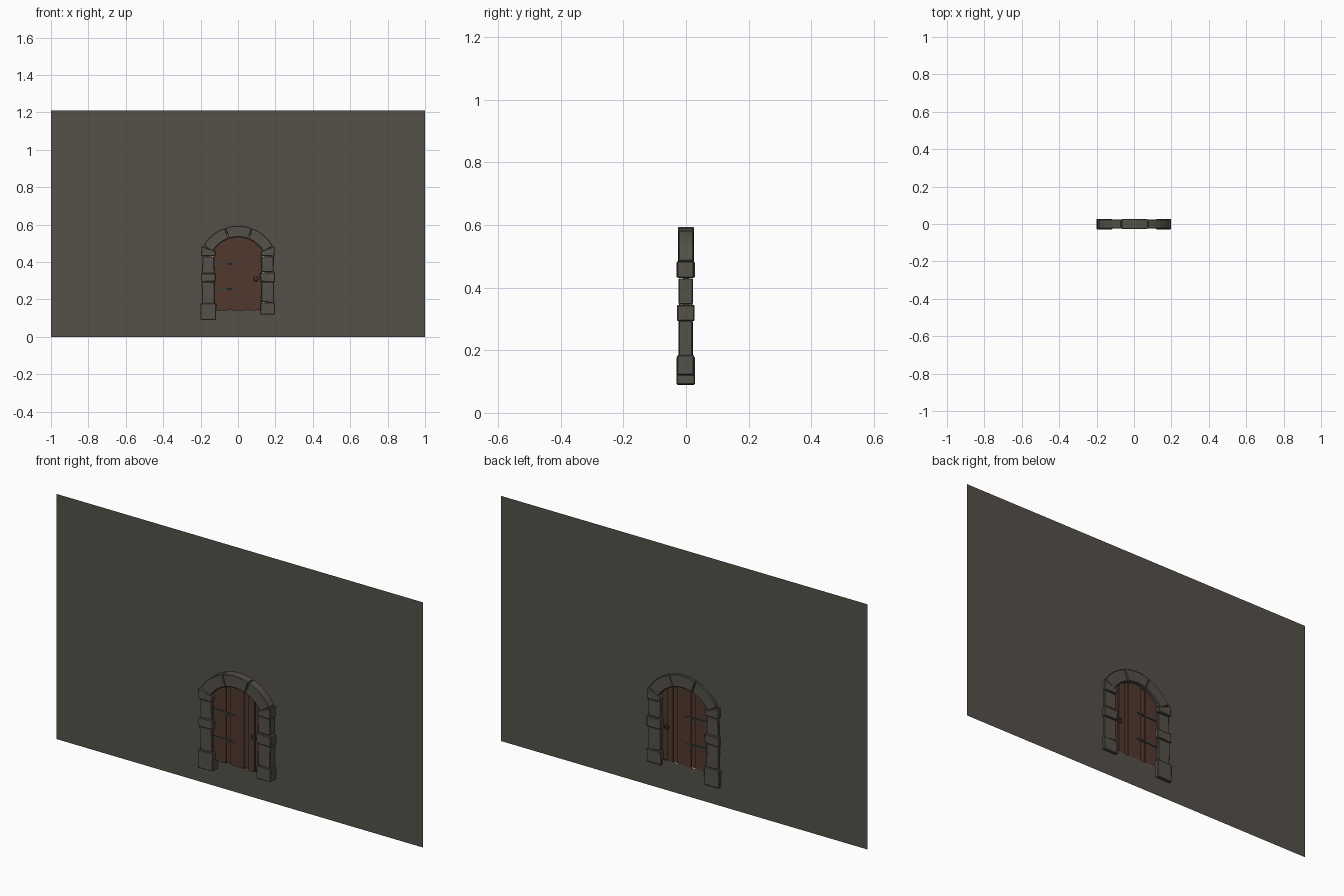
import bpy, bmesh, math, random
from mathutils import Vector

if "Cube" in bpy.data.objects:
    bpy.data.objects.remove(bpy.data.objects["Cube"])

random.seed(4)
WALL_Y = 0.013
ARCH_Z, R_IN, R_OUT = 0.378, 0.156, 0.216


def material(name, rgb):
    m = bpy.data.materials.new(name)
    m.diffuse_color = (*rgb, 1)
    m.use_nodes = True
    m.node_tree.nodes["Principled BSDF"].inputs["Base Color"].default_value = m.diffuse_color
    return m


STONE = material("stone", (0.09, 0.083, 0.068))
WOOD = material("wood", (0.085, 0.04, 0.028))
IRON = material("iron", (0.05, 0.05, 0.045))


def finish(bm, name, mat, bevel=0):
    me = bpy.data.meshes.new(name)
    bm.to_mesh(me)
    bm.free()
    ob = bpy.data.objects.new(name, me)
    bpy.context.collection.objects.link(ob)
    me.materials.append(mat)
    if bevel:
        mod = ob.modifiers.new("bevel", 'BEVEL')
        mod.width = bevel
        mod.segments = 1
        mod.limit_method = 'ANGLE'
        mod.angle_limit = math.radians(40)
    return ob


def prism(name, pts, y0, y1, mat, bevel=0):
    """Extrude an x-z outline from y0 to y1."""
    bm = bmesh.new()
    face = bm.faces.new([bm.verts.new((x, y0, z)) for x, z in pts])
    ext = bmesh.ops.extrude_face_region(bm, geom=[face])
    verts = [v for v in ext["geom"] if isinstance(v, bmesh.types.BMVert)]
    bmesh.ops.translate(bm, vec=(0, y1 - y0, 0), verts=verts)
    bmesh.ops.recalc_face_normals(bm, faces=bm.faces)
    return finish(bm, name, mat, bevel)


def arc(r, a0, a1, n):
    return [(r * math.cos(math.radians(a0 + (a1 - a0) * i / n)),
             ARCH_Z + r * math.sin(math.radians(a0 + (a1 - a0) * i / n))) for i in range(n + 1)]


# Wall sheet with a doorway opening
bm = bmesh.new()
outer = [(-1, 0), (1, 0), (1, 1.21), (-1, 1.21)]
hole = [(-0.142, 0.146), (0.142, 0.146)] + arc(0.178, 37, 143, 12)
for loop in (outer, hole):
    vs = [bm.verts.new((x, WALL_Y, z)) for x, z in loop]
    for a, b in zip(vs, vs[1:] + vs[:1]):
        bm.edges.new((a, b))
bmesh.ops.triangle_fill(bm, use_beauty=True, use_dissolve=False,
                        edges=bm.edges[:], normal=Vector((0, -1, 0)))
finish(bm, "wall", STONE)

# Arch stones
for a0, a1, dy in ((30, 70, 0.024), (70, 109, 0.026), (109, 150, 0.025)):
    prism("arch_stone", arc(R_OUT, a0, a1 - 0.6, 4) + arc(R_IN, a1 - 0.6, a0, 4),
          -dy, dy, STONE, 0.003)

# Jamb stones: bottom z, top z, inner x, outer x, half depth
left = [(0.092, 0.18, 0.118, 0.200, 0.029), (0.18, 0.295, 0.125, 0.192, 0.023),
        (0.295, 0.34, 0.120, 0.198, 0.028), (0.34, 0.43, 0.126, 0.192, 0.022),
        (0.43, 0.485, 0.122, 0.197, 0.029)]
right = [(0.12, 0.185, 0.118, 0.197, 0.027), (0.185, 0.295, 0.124, 0.192, 0.022),
         (0.295, 0.345, 0.120, 0.198, 0.028), (0.345, 0.43, 0.125, 0.191, 0.023),
         (0.43, 0.485, 0.122, 0.195, 0.027)]
for side, rows in ((-1, left), (1, right)):
    for i, (z0, z1, xi, xo, dy) in enumerate(rows):
        j = [random.uniform(-0.003, 0.003) for _ in range(4)]
        drop = 0.028 if i == 4 else 0
        pts = [(side * xi, z0 + j[0]), (side * xo, z0 + j[1]),
               (side * (xo + j[2] - 0.1 * drop), z1),
               (side * (xi + j[3]), z1 - drop)]
        prism("jamb_stone", pts, -dy - 0.001, dy - 0.001, STONE, 0.003)

# Door planks: wide boards with narrow recessed strips between
edges = [-0.132, -0.059, -0.033, 0.04, 0.064, 0.098, 0.132]
for i, (x0, x1) in enumerate(zip(edges, edges[1:])):
    dy = 0.010 if i in (0, 2, 4) else 0.005
    top = []
    for k in range(5):
        x = x1 + (x0 - x1) * k / 4
        top.append((x, ARCH_Z + math.sqrt(0.163 ** 2 - x * x)))
    zb = 0.14 + (0.004 if i % 2 else 0)
    prism("door_plank", [(x0, zb), (x1, zb)] + top, -dy, dy, WOOD)

# Hinge straps and ring handle on both faces of the door
for s in (-1, 1):
    for z in (0.39, 0.256):
        strap = [(-0.13, z - 0.007), (-0.03, z - 0.004), (-0.008, z),
                 (-0.03, z + 0.004), (-0.13, z + 0.007)]
        prism("hinge_strap", strap, s * 0.009, s * 0.0145, IRON)
    bpy.ops.mesh.primitive_torus_add(
        major_segments=12, minor_segments=6, major_radius=0.011, minor_radius=0.003,
        location=(0.096, s * 0.014, 0.31), rotation=(math.pi / 2, 0, 0))
    bpy.context.object.name = "handle_ring"
    bpy.context.object.data.materials.append(IRON)
    bpy.ops.mesh.primitive_cylinder_add(
        vertices=8, radius=0.005, depth=0.014,
        location=(0.096, s * 0.010, 0.32), rotation=(math.pi / 2, 0, 0))
    bpy.context.object.name = "handle_mount"
    bpy.context.object.data.materials.append(IRON)
